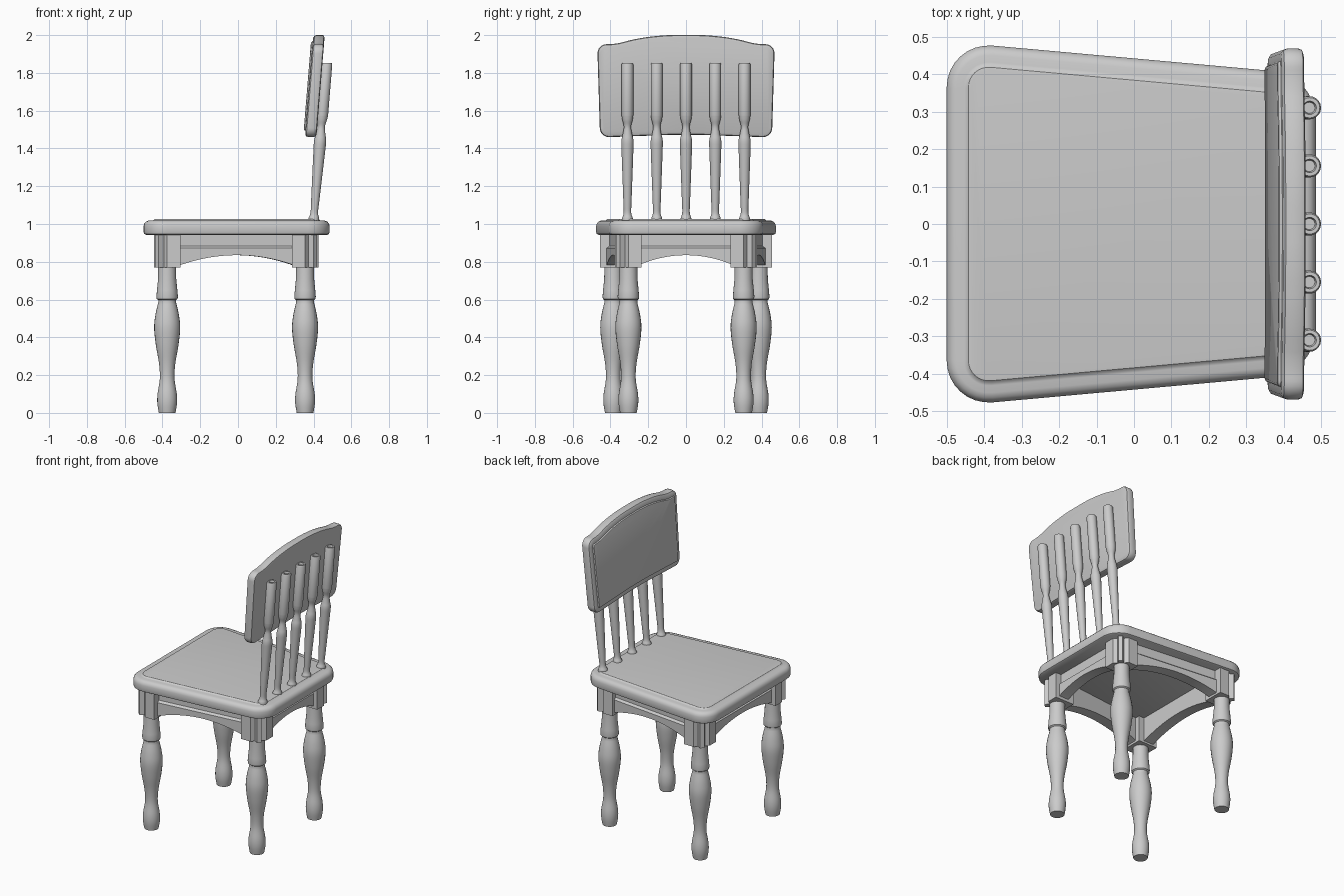
import bpy, bmesh, math
from mathutils import Vector

if "Cube" in bpy.data.objects:
    bpy.data.objects.remove(bpy.data.objects["Cube"])

LEAN = 0.082  # backward slope of the back rest


def loft(name, rings, angle=35):
    """Skin a stack of equal-length closed rings and cap both ends."""
    bm = bmesh.new()
    vs = [[bm.verts.new(p) for p in r] for r in rings]
    n = len(vs[0])
    for a, b in zip(vs, vs[1:]):
        for i in range(n):
            j = (i + 1) % n
            bm.faces.new((a[i], a[j], b[j], b[i]))
    bm.faces.new(vs[0][::-1])
    bm.faces.new(vs[-1])
    bmesh.ops.recalc_face_normals(bm, faces=bm.faces)
    me = bpy.data.meshes.new(name)
    bm.to_mesh(me)
    bm.free()
    ob = bpy.data.objects.new(name, me)
    bpy.context.collection.objects.link(ob)
    bpy.ops.object.select_all(action='DESELECT')
    ob.select_set(True)
    bpy.context.view_layer.objects.active = ob
    bpy.ops.object.shade_smooth_by_angle(angle=math.radians(angle))
    return ob


def rounded(corners, n=8):
    """Closed counter-clockwise outline; each corner is (u, v, cut length)."""
    out = []
    for i, (u, v, t) in enumerate(corners):
        c = Vector((u, v))
        a = c + (Vector(corners[i - 1][:2]) - c).normalized() * t
        b = c + (Vector(corners[(i + 1) % len(corners)][:2]) - c).normalized() * t
        p, q = a.lerp(c, 0.55), b.lerp(c, 0.55)
        for k in range(n + 1):
            s = k / n
            r = 1 - s
            out.append(a * r**3 + p * 3 * r * r * s + q * 3 * r * s * s + b * s**3)
    return out


def inset(pts, d):
    out = []
    for i, p in enumerate(pts):
        t = (pts[(i + 1) % len(pts)] - pts[i - 1]).normalized()
        out.append(p + Vector((-t.y, t.x)) * d)
    return out


def smooth_profile(ctrl, steps=5):
    """Catmull-Rom through (radius, height) points."""
    c = [Vector(p) for p in ctrl]
    c = [c[0]] + c + [c[-1]]
    out = []
    for i in range(1, len(c) - 2):
        p0, p1, p2, p3 = c[i - 1:i + 3]
        for k in range(steps):
            t = k / steps
            out.append(0.5 * (2 * p1 + (p2 - p0) * t + (2 * p0 - 5 * p1 + 4 * p2 - p3) * t * t
                              + (3 * p1 - p0 - 3 * p2 + p3) * t**3))
    return out + [c[-1]]


def turned(name, profile, x, y, lean=0, sides=24):
    z0 = profile[0][1]
    loft(name, [[(x + lean * (z - z0) + r * math.cos(2 * math.pi * i / sides),
                  y + r * math.sin(2 * math.pi * i / sides), z) for i in range(sides)]
                for r, z in profile])


# Seat: tapered slab, rounded rim and slightly raised panel
seat = rounded([(-0.5, -0.487, 0.125), (0.485, -0.398, 0.115),
                (0.485, 0.398, 0.115), (-0.5, 0.487, 0.125)])
seat_rim = [(0.012, 0.943), (0.003, 0.948), (0, 0.957), (0, 0.99), (0.004, 1.003), (0.013, 1.013),
            (0.026, 1.018), (0.045, 1.018), (0.052, 1.02), (0.058, 1.026), (0.066, 1.027)]
loft("seat", [[(p.x, p.y, z) for p in inset(seat, d)] for d, z in seat_rim])

# Back board: crested outline, flat rear, raised front panel
half = [(0.455, 1.458, 0.05), (0.47, 1.952, 0.05), (0.375, 1.952, 0.035),
        (0.25, 1.985, 0.06), (0.1, 2.001, 0.05)]
board = rounded([(0, 1.475, 0.12)] + half + [(-u, v, t) for u, v, t in half[::-1]], 6)
board_rim = [(0.016, 0.07), (0.004, 0.066), (0, 0.056), (0, 0.028), (0.004, 0.016),
             (0.014, 0.01), (0.034, 0.009), (0.038, 0.002), (0.044, 0.0)]
loft("back_board", [[(0.345 + d + LEAN * (p.y - 1.46), p.x, p.y) for p in inset(board, i)]
                    for i, d in board_rim])

# Spindles, with dished tops
spindle = smooth_profile([(0.03, 1.015), (0.028, 1.032), (0.02, 1.06), (0.022, 1.13), (0.031, 1.38),
                          (0.032, 1.44), (0.025, 1.475), (0.019, 1.515), (0.027, 1.55), (0.031, 1.575)], 4)
spindle = [tuple(p) for p in spindle] + [(0.031, 1.845), (0.027, 1.853), (0.018, 1.853), (0.015, 1.84)]
for k in range(5):
    turned(f"spindle_{k + 1}", spindle, 0.40, (k - 2) * 0.155, LEAN, 20)

# Legs and the notched corner blocks above them
lower = smooth_profile([(0.044, 0), (0.052, 0.05), (0.051, 0.1), (0.039, 0.18), (0.043, 0.26),
                        (0.06, 0.36), (0.069, 0.45), (0.062, 0.52), (0.047, 0.585)], 5)
leg = [tuple(p) for p in lower] + [(0.047, 0.597), (0.055, 0.603), (0.057, 0.615), (0.054, 0.65),
                                   (0.048, 0.71), (0.047, 0.80)]
block = [(-.07, -.07), (.07, -.07), (.07, 0), (.047, .018), (.064, .045),
         (.045, .064), (.018, .047), (0, .07), (-.07, .07)]
posts = {}
for label, x, y in (("front", -0.375, 0.385), ("back", 0.355, 0.305)):
    for side, s in (("left", -1), ("right", 1)):
        posts[label, side] = Vector((x, y * s))
        turned(f"{label}_{side}_leg", leg, x, y * s)
        sx = 1 if x > 0 else -1
        loft(f"{label}_{side}_corner_block",
             [[(x + sx * u, y * s + s * v, z) for u, v in block] for z in (0.77, 0.95)], 20)


# Arched aprons between the corner blocks
def apron(name, a, b, n=20):
    along = b - a
    side = Vector((along.y, -along.x)).normalized()
    if side.dot(a + b) < 0:
        side = -side
    rings = []
    for k in range(n + 1):
        t = k / n
        c = a + along * (0.06 + 0.88 * t)
        low = 0.775 + 0.06 * (1 - (2 * t - 1)**2)
        section = [(0.042, low), (0.042, 0.872), (0.028, 0.884), (0.028, 0.95), (-0.03, 0.95), (-0.03, low)]
        rings.append([(*(c + side * d), z) for d, z in section])
    loft(name, rings)


apron("front_apron", posts["front", "left"], posts["front", "right"])
apron("back_apron", posts["back", "left"], posts["back", "right"])
for side in ("left", "right"):
    apron(f"{side}_apron", posts["front", side], posts["back", side])
